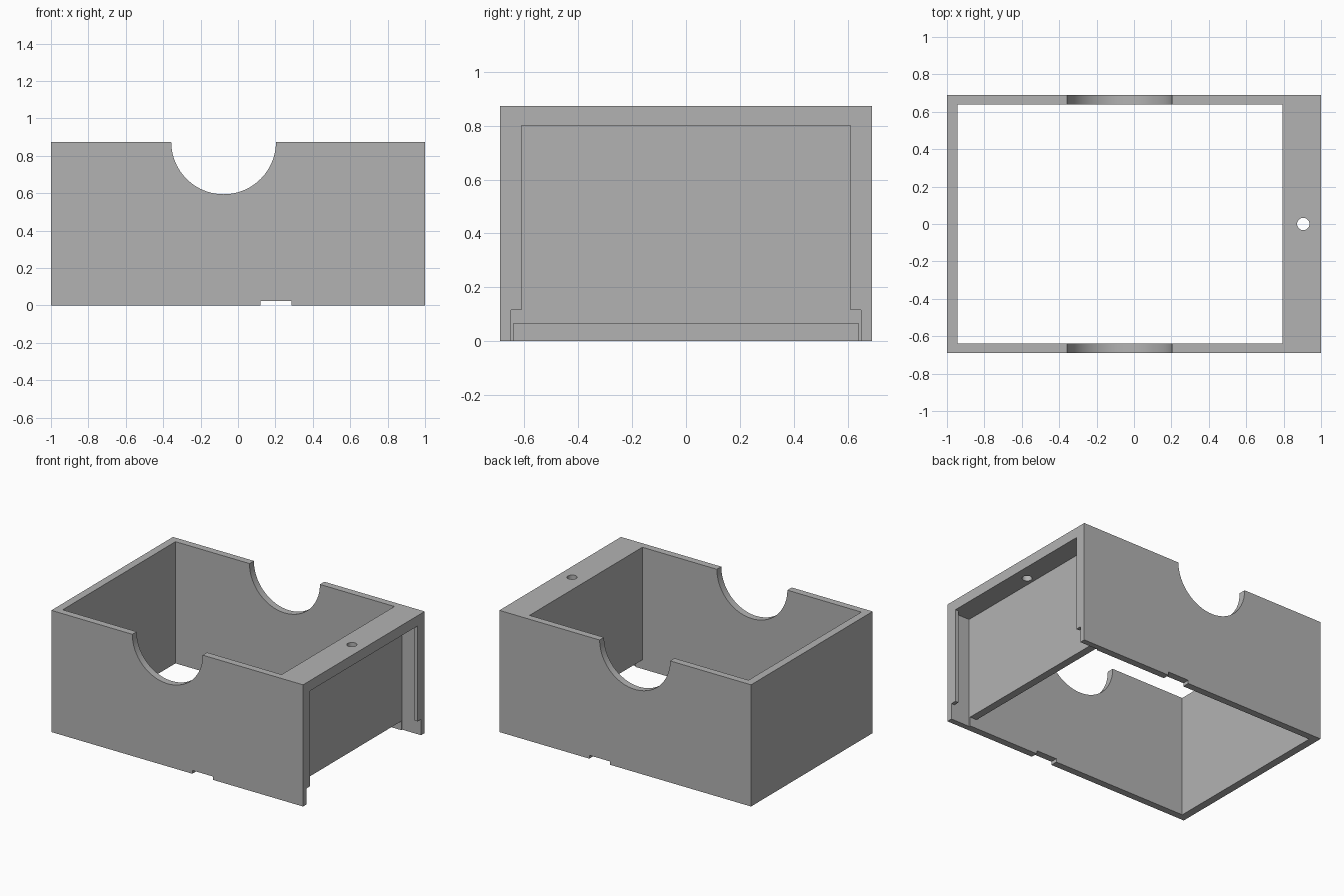
import bpy
import math

default_cube = bpy.data.objects.get("Cube")
if default_cube:
    bpy.data.objects.remove(default_cube, do_unlink=True)

HALF_Y = 0.69
HEIGHT = 0.874
BELOW = -0.1
BEYOND = 1.1

grey = bpy.data.materials.new("plain grey")
grey.use_nodes = True
grey.diffuse_color = (0.45, 0.45, 0.45, 1)
grey.node_tree.nodes["Principled BSDF"].inputs["Base Color"].default_value = (0.45, 0.45, 0.45, 1)


def box(name, x, y, z):
    """Box spanning the given (low, high) ranges."""
    spans = (x, y, z)
    bpy.ops.mesh.primitive_cube_add(size=1, location=[(a + b) / 2 for a, b in spans])
    obj = bpy.context.object
    obj.name = name
    obj.scale = [b - a for a, b in spans]
    bpy.ops.object.transform_apply(location=True, rotation=True, scale=True)
    obj.data.materials.append(grey)
    return obj


def cylinder(name, radius, depth, location, rotation=(0, 0, 0), sides=96):
    bpy.ops.mesh.primitive_cylinder_add(vertices=sides, radius=radius, depth=depth,
                                        location=location, rotation=rotation)
    obj = bpy.context.object
    obj.name = name
    bpy.ops.object.transform_apply(location=True, rotation=True, scale=True)
    obj.data.materials.append(grey)
    return obj


def cut(target, cutter):
    mod = target.modifiers.new("cut", 'BOOLEAN')
    mod.operation = 'DIFFERENCE'
    mod.solver = 'EXACT'
    mod.object = cutter
    bpy.context.view_layer.objects.active = target
    bpy.ops.object.modifier_apply(modifier=mod.name)
    bpy.data.objects.remove(cutter, do_unlink=True)


# Outer block
housing = box("housing", (-1, 1), (-HALF_Y, HALF_Y), (0, HEIGHT))

# Main compartment, open at top and bottom
cut(housing, box("compartment", (-0.945, 0.795), (-0.64, 0.64), (BELOW, BEYOND)))

# End pocket with a narrower mouth and a wider foot, leaving thin retaining lips
cut(housing, box("end_pocket", (0.85, 0.975), (-0.65, 0.65), (BELOW, 0.8)))
cut(housing, box("pocket_mouth", (0.95, BEYOND), (-0.61, 0.61), (BELOW, 0.8)))
cut(housing, box("pocket_foot", (0.95, BEYOND), (-0.65, 0.65), (BELOW, 0.115)))

# Gap below the partition wall
cut(housing, box("partition_gap", (0.75, 0.9), (-0.64, 0.64), (BELOW, 0.065)))

# Round cutouts in both long walls
cut(housing, cylinder("round_cutout", 0.28, 2, (-0.077, 0, HEIGHT), (math.pi / 2, 0, 0)))

# Shallow bottom notches in both long walls
cut(housing, box("bottom_notch", (0.12, 0.285), (-1, 1), (BELOW, 0.024)))

# Screw hole in the top ledge
cut(housing, cylinder("screw_hole", 0.033, 0.4, (0.905, 0, HEIGHT), sides=48))

# Smooth the round surfaces, keep edges sharp
bpy.ops.object.select_all(action='DESELECT')
housing.select_set(True)
bpy.context.view_layer.objects.active = housing
bpy.ops.object.shade_smooth_by_angle(angle=math.radians(30))
